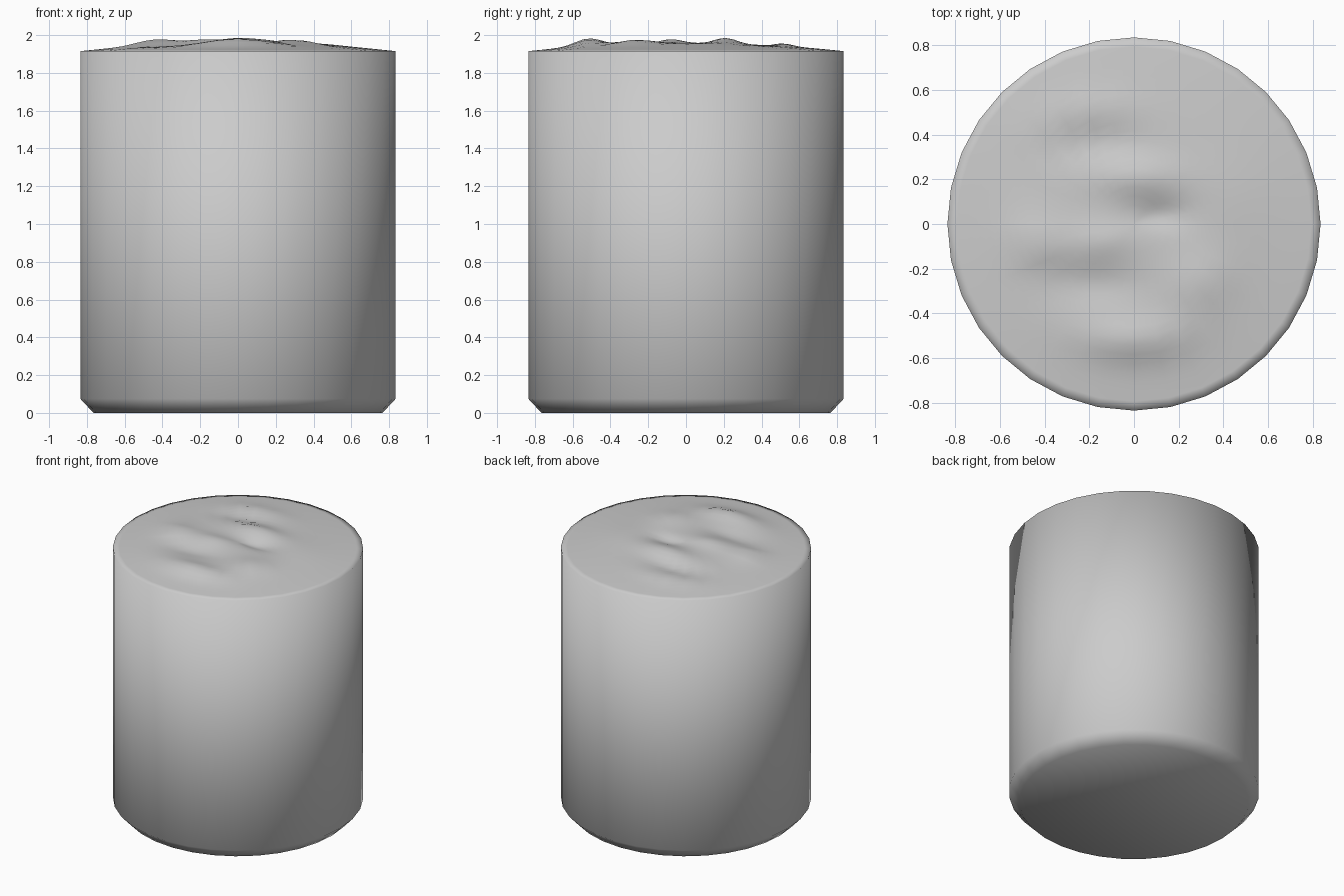
import bpy, bmesh, math

if "Cube" in bpy.data.objects:
    bpy.data.objects.remove(bpy.data.objects["Cube"])

SEGMENTS = 32
RADIUS = 0.835
RIM_Z = 1.915
RINGS = 20

# Lumps on the top: x, y, width x, width y, height
LUMPS = [
    (0.0, -0.52, 0.24, 0.10, 0.042),
    (0.30, -0.27, 0.15, 0.13, 0.026),
    (-0.45, -0.08, 0.15, 0.09, 0.030),
    (-0.15, -0.08, 0.15, 0.08, 0.020),
    (0.02, 0.21, 0.20, 0.08, 0.028),
    (-0.25, 0.52, 0.22, 0.07, 0.018),
    (-0.22, -0.27, 0.22, 0.07, -0.020),
    (0.12, 0.04, 0.14, 0.06, -0.025),
    (-0.20, 0.36, 0.20, 0.06, -0.020),
    (0.42, 0.12, 0.20, 0.20, 0.008),
]


def top_height(x, y):
    t = min(1.0, math.hypot(x, y) / RADIUS)
    z = 0.045 * (1 - t ** 2)
    for cx, cy, wx, wy, h in LUMPS:
        z += h * math.exp(-((x - cx) / wx) ** 2 - ((y - cy) / wy) ** 2) * (1 - t ** 6)
    return min(2.0, RIM_Z + z)


bm = bmesh.new()


def ring(radius, height):
    verts = []
    for i in range(SEGMENTS):
        a = math.tau * i / SEGMENTS
        x, y = radius * math.cos(a), radius * math.sin(a)
        z = top_height(x, y) if height is None else height
        verts.append(bm.verts.new((x, y, z)))
    return verts


# Bottom chamfer, straight wall, then the lumpy top
rings = [ring(0.765, 0), ring(RADIUS, 0.075), ring(RADIUS, RIM_Z)]
rings += [ring(RADIUS * (RINGS - k) / RINGS, None) for k in range(1, RINGS)]
bm.faces.new(rings[0][::-1])
for lower, upper in zip(rings, rings[1:]):
    for i in range(SEGMENTS):
        j = (i + 1) % SEGMENTS
        bm.faces.new((lower[i], lower[j], upper[j], upper[i]))
centre = bm.verts.new((0, 0, top_height(0, 0)))
for i in range(SEGMENTS):
    bm.faces.new((rings[-1][i], rings[-1][(i + 1) % SEGMENTS], centre))

for f in bm.faces:
    f.smooth = True
mesh = bpy.data.meshes.new("rough_topped_cylinder")
bm.to_mesh(mesh)
bm.free()
obj = bpy.data.objects.new("rough_topped_cylinder", mesh)
bpy.context.collection.objects.link(obj)
